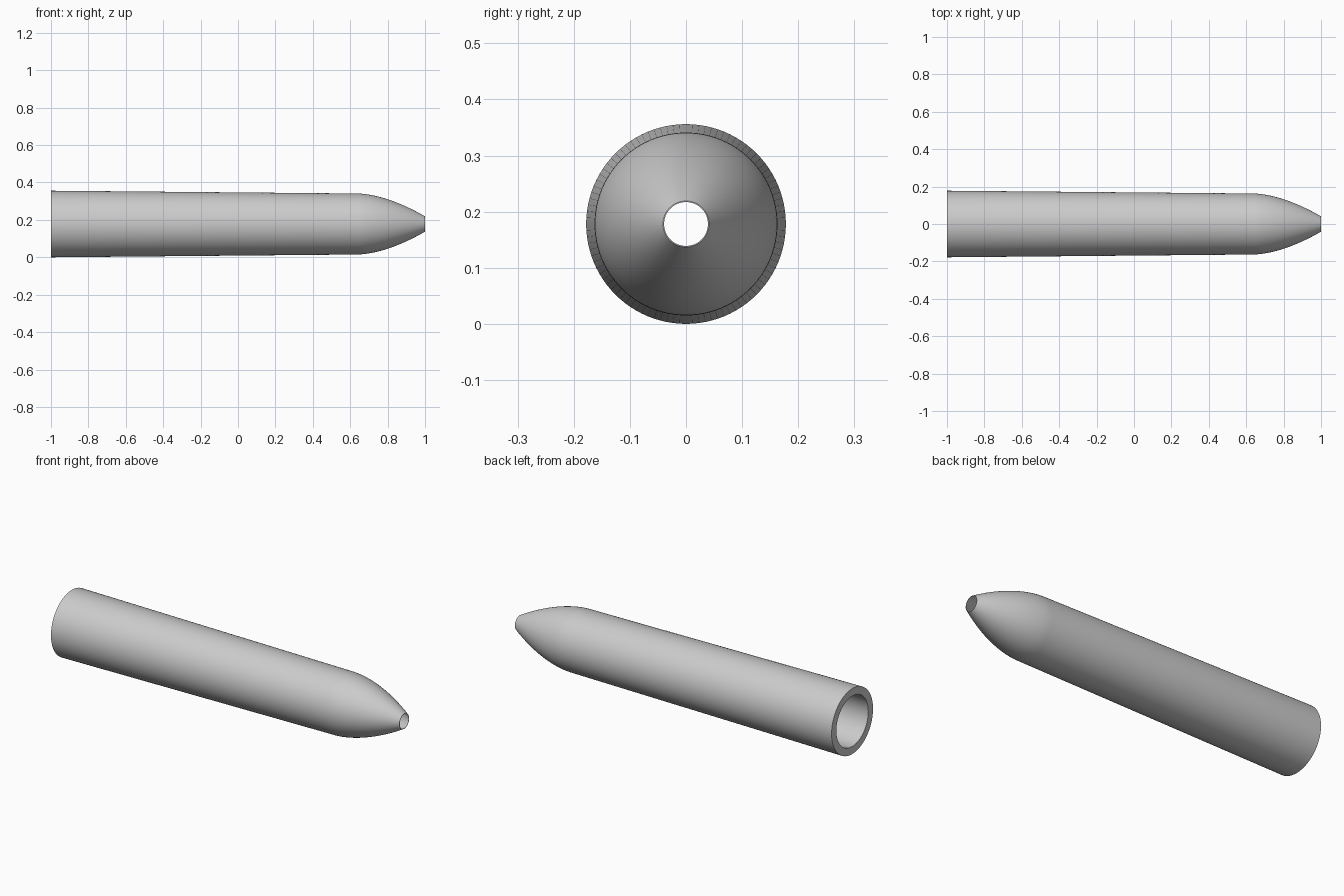
import bpy, bmesh, math

cube = bpy.data.objects.get("Cube")
if cube:
    bpy.data.objects.remove(cube, do_unlink=True)

BACK_R, SHOULDER_R, TIP_R, BORE_R = 0.178, 0.163, 0.041, 0.137
SHOULDER_X, SIDES, STEPS = 0.64, 96, 20

grey = bpy.data.materials.new("plain_grey")
grey.use_nodes = True
colour = (0.6, 0.6, 0.6, 1)
grey.diffuse_color = colour
grey.node_tree.nodes["Principled BSDF"].inputs["Base Color"].default_value = colour


def nose(start_r, end_r):
    """Rounded taper from the shoulder to the tip as (x, radius) points."""
    return [(SHOULDER_X + (1 - SHOULDER_X) * i / STEPS,
             start_r - (start_r - end_r) * (i / STEPS) ** 1.7)
            for i in range(STEPS + 1)]


# Closed wall section: outer skin to the tip, then the bore back to the open end
section = [(-1, BACK_R)] + nose(SHOULDER_R, TIP_R)
section += nose(BORE_R, TIP_R - 0.002)[::-1] + [(-1, BORE_R)]

# Hollow barrel, turned around the x axis
bm = bmesh.new()
rings = []
for x, r in section:
    ring = []
    for k in range(SIDES):
        a = 2 * math.pi * k / SIDES
        ring.append(bm.verts.new((x, r * math.cos(a), BACK_R + r * math.sin(a))))
    rings.append(ring)
for i, ring in enumerate(rings):
    after = rings[(i + 1) % len(rings)]
    for k in range(SIDES):
        n = (k + 1) % SIDES
        bm.faces.new((ring[k], ring[n], after[n], after[k]))
bmesh.ops.recalc_face_normals(bm, faces=bm.faces)
mesh = bpy.data.meshes.new("barrel")
bm.to_mesh(mesh)
bm.free()
mesh.materials.append(grey)
barrel = bpy.data.objects.new("barrel", mesh)
bpy.context.collection.objects.link(barrel)

# Smooth skin with crisp rims
bpy.ops.object.select_all(action='DESELECT')
barrel.select_set(True)
bpy.context.view_layer.objects.active = barrel
bpy.ops.object.shade_smooth_by_angle(angle=math.radians(35))
